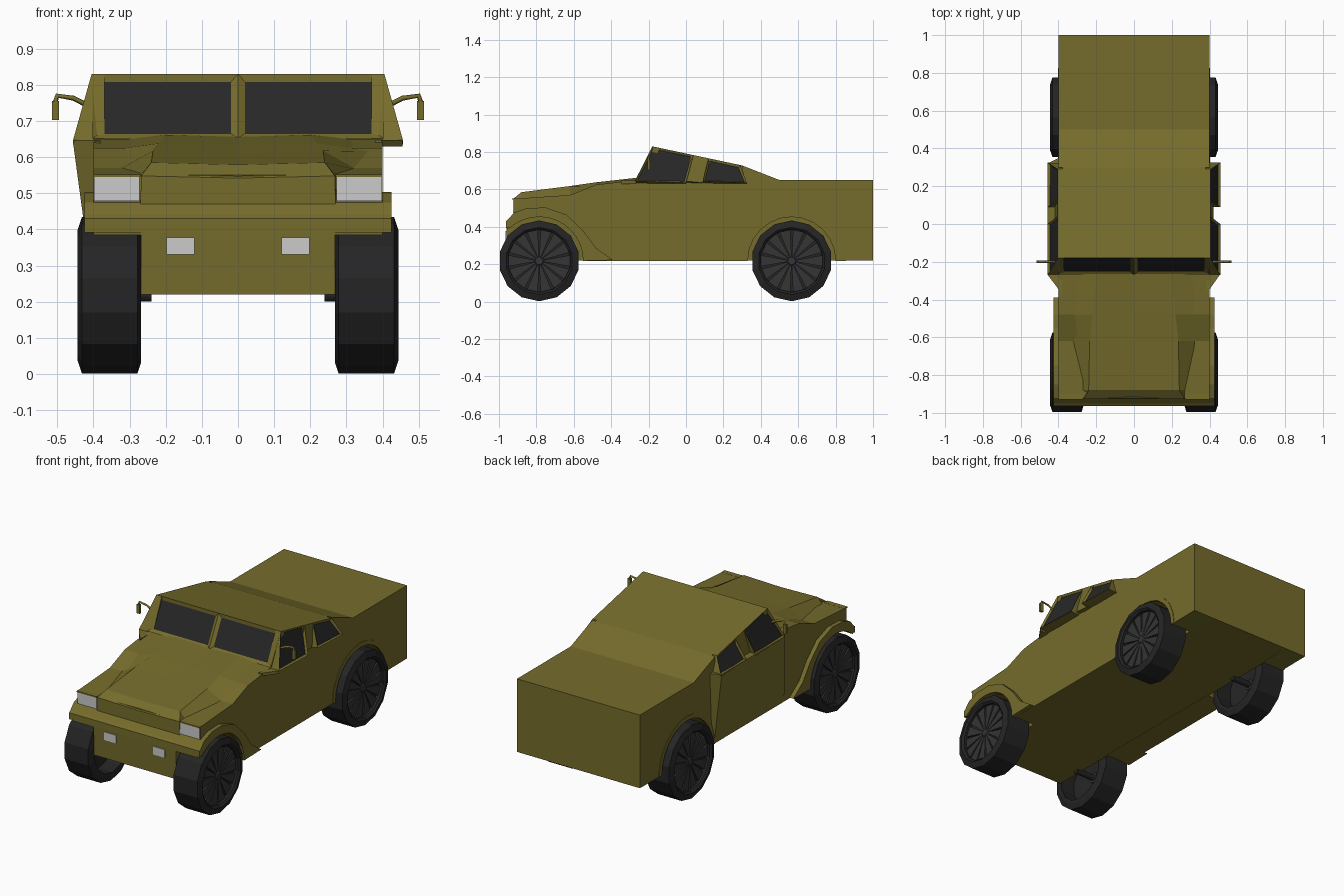
import bpy, bmesh
from math import sin, cos, pi, radians

if "Cube" in bpy.data.objects:
    bpy.data.objects.remove(bpy.data.objects["Cube"])


def material(name, rgb):
    m = bpy.data.materials.new(name)
    m.diffuse_color = (*rgb, 1)
    m.use_nodes = True
    m.node_tree.nodes["Principled BSDF"].inputs["Base Color"].default_value = m.diffuse_color
    return m


OLIVE = material("olive_paint", (0.18, 0.15, 0.025))
GLASS = material("dark_glass", (0.02, 0.02, 0.02))
TYRE = material("rubber", (0.018, 0.018, 0.019))
RIM = material("rim_metal", (0.035, 0.035, 0.036))


def loft(name, rings, mat=OLIVE, closed=False, pane=None):
    """Skin rings of points; pane = inset width of a recessed glass in the last cap."""
    bm = bmesh.new()
    vs = [[bm.verts.new(p) for p in r] for r in rings]
    n = len(rings[0])
    pairs = list(zip(vs, vs[1:])) + ([(vs[-1], vs[0])] if closed else [])
    for a, b in pairs:
        for i in range(n):
            j = (i + 1) % n
            bm.faces.new((a[i], a[j], b[j], b[i]))
    cap = None
    if not closed:
        bm.faces.new(vs[0])
        cap = bm.faces.new(vs[-1])
    bmesh.ops.recalc_face_normals(bm, faces=bm.faces)
    if pane:
        bmesh.ops.inset_individual(bm, faces=[cap], thickness=pane, depth=-0.01)
        cap.material_index = 1
    me = bpy.data.meshes.new(name)
    bm.to_mesh(me)
    bm.free()
    if mat:
        me.materials.append(mat)
    if pane:
        me.materials.append(GLASS)
    ob = bpy.data.objects.new(name, me)
    bpy.context.collection.objects.link(ob)
    return ob


def prism(name, profile, x0, x1, mat=OLIVE):
    return loft(name, [[(x, y, z) for y, z in profile] for x in (x0, x1)], mat)


def box(name, x0, x1, y0, y1, z0, z1, mat=OLIVE):
    return prism(name, [(y0, z0), (y1, z0), (y1, z1), (y0, z1)], x0, x1, mat)


def arc(cy, r, a0, a1, n=12):
    return [(cy + r * cos(radians(a0 + (a1 - a0) * i / n)),
             WZ + r * sin(radians(a0 + (a1 - a0) * i / n))) for i in range(n + 1)]


def roof(y):
    return 0.83 - 0.2125 * (y + 0.18)


WZ, FY, RY = 0.218, -0.785, 0.565      # axle height, front and rear axle positions
SIDES = ((1, "right"), (-1, "left"))

# Lower body: a full-length centre and two flanks with wheel arches
upper = [(1, 0.22), (1, 0.65), (0.5, 0.65), (0.3, roof(0.3)), (0.3, 0.65), (-0.27, 0.65),
         (-0.48, 0.625), (-0.62, 0.57), (-0.92, 0.55), (-0.92, 0.475), (-0.96, 0.43)]
prism("body_centre", upper + [(-0.96, 0.39), (-0.955, 0.22)], -0.268, 0.268)
flank = upper + arc(FY, 0.24, 136, 0) + arc(RY, 0.24, 180, 0)
for s, side in SIDES:
    prism("body_flank_" + side, flank, s * 0.26, s * 0.40)

# Raised bonnet with grille front, and bumper
bonnet = [(-0.926, 0.268, 0.548, 0.27, 0.47), (-0.88, 0.24, 0.585, 0.28, 0.54),
          (-0.62, 0.235, 0.618, 0.33, 0.565), (-0.48, 0.22, 0.638, 0.385, 0.615),
          (-0.265, 0.20, 0.662, 0.40, 0.64)]
loft("bonnet", [[(-b, y, zb), (-t, y, zt), (0, y, zt - 0.006), (t, y, zt), (b, y, zb)]
                for y, t, zt, b, zb in bonnet])
prism("bumper", [(-0.91, 0.475), (-0.963, 0.43), (-0.963, 0.392), (-0.93, 0.405)], -0.425, 0.425)

# Cabin core behind the window frames
prism("cabin_core", [(-0.24, 0.64), (-0.15, roof(-0.15)), (0.3, roof(0.3)), (0.3, 0.64)],
      -0.378, 0.378)

fender = [(-0.96, 0.40), (-0.96, 0.43), (-0.92, 0.475), (-0.85, 0.50), (-0.75, 0.503),
          (-0.64, 0.465), (-0.55, 0.38), (-0.48, 0.285), (-0.39, 0.222)] + arc(FY, 0.235, 0, 132)
rear_lip = arc(RY, 0.26, 0, 180) + arc(RY, 0.235, 180, 0)


def side_frame(name, s, belt, top, x_belt, pane=None):
    """Wedge leaning out to the belt line, with optional glass on its outer face."""
    (y0, y1), (t0, t1) = belt, top
    inner = [(s * 0.37, y0, 0.63), (s * 0.37, y1, 0.63),
             (s * 0.37, t1, roof(t1)), (s * 0.37, t0, roof(t0))]
    outer = [(s * x_belt, y0, 0.645), (s * x_belt, y1, 0.635),
             (s * 0.405, t1, roof(t1)), (s * 0.405, t0, roof(t0))]
    loft(name, [inner, outer], pane=pane)


for s, side in SIDES:
    # Windscreen half and side windows
    face = [(0, -0.27, 0.652), (0.403, -0.27, 0.652), (0.403, -0.18, 0.83), (0, -0.18, 0.83)]
    loft("windscreen_" + side, [[(s * x, y + 0.04, z - (0.0085 if z > 0.7 else 0)) for x, y, z in face],
                                [(s * x, y, z) for x, y, z in face]], pane=0.027)
    side_frame("front_window_" + side, s, (-0.27, 0.0), (-0.18, 0.04), 0.457, 0.014)
    side_frame("rear_window_" + side, s, (0.09, 0.325), (0.12, 0.29), 0.457, 0.014)
    side_frame("door_pillar_" + side, s, (-0.01, 0.10), (0.03, 0.13), 0.42)
    # Cowl corner tapering from bonnet to belt line
    tri = [(0.38, -0.35), (0.397, -0.35), (0.455, -0.268), (0.38, -0.268)]
    loft("cowl_corner_" + side, [[(s * x, y, z) for x, y in tri] for z in (0.63, 0.647)])
    # Wheel arch flares
    prism("front_fender_" + side, fender, s * 0.39, s * 0.425)
    prism("rear_arch_lip_" + side, rear_lip, s * 0.39, s * 0.403)
    # Lamps
    box("headlight_" + side, s * 0.272, s * 0.398, -0.926, -0.90, 0.478, 0.545, None)
    box("headlight_hood_" + side, s * 0.27, s * 0.40, -0.93, -0.90, 0.545, 0.552)
    box("fog_light_" + side, s * 0.12, s * 0.198, -0.964, -0.94, 0.33, 0.378, None)
    # Mirror on a bent arm
    cu = bpy.data.curves.new("mirror_arm_" + side, 'CURVE')
    cu.dimensions = '3D'
    cu.bevel_depth, cu.bevel_resolution = 0.007, 0
    sp = cu.splines.new('POLY')
    path = [(0.42, 0.745), (0.455, 0.763), (0.50, 0.77), (0.506, 0.75)]
    sp.points.add(len(path) - 1)
    for p, (x, z) in zip(sp.points, path):
        p.co = (s * x, -0.20, z, 1)
    cu.materials.append(OLIVE)
    bpy.context.collection.objects.link(bpy.data.objects.new("mirror_arm_" + side, cu))
    box("mirror_" + side, s * 0.495, s * 0.515, -0.207, -0.193, 0.703, 0.755)

# Door panel on the left, leaning in from belt line to sill
loft("left_door", [[(-0.38, -0.37, 0.23), (-0.38, 0.34, 0.23), (-0.38, 0.36, 0.645), (-0.38, -0.37, 0.645)],
                   [(-0.401, -0.34, 0.23), (-0.401, 0.31, 0.23), (-0.457, 0.32, 0.645), (-0.457, -0.27, 0.645)]])

# Wheels: 14-sided tyre, dished disc open on the inside, spokes
SEG = 14
TYRE_SECTION = [(0.268, 0.165), (0.268, 0.185), (0.278, 0.216), (0.432, 0.216),
                (0.444, 0.18), (0.434, 0.168)]


def ring(s, cy, x, r):
    return [(s * x, cy + r * sin(2 * pi * i / SEG), WZ + r * cos(2 * pi * i / SEG)) for i in range(SEG)]


for s, side in SIDES:
    for cy, end in ((FY, "front"), (RY, "rear")):
        tag = end + "_" + side
        loft("tyre_" + tag, [ring(s, cy, x, r) for x, r in TYRE_SECTION], TYRE, closed=True)
        loft("wheel_disc_" + tag, [ring(s, cy, x, r) for x, r in
                                   ((0.375, 0.02), (0.36, 0.175), (0.408, 0.175), (0.408, 0.02))], TYRE)
        loft("hub_" + tag, [ring(s, cy, x, r) for x, r in
                            ((0.36, 0.03), (0.415, 0.03), (0.425, 0.02))], RIM)
        for k in range(SEG):
            a = 2 * pi * (k + 0.5) / SEG
            u, v = (sin(a), cos(a)), (cos(a), -sin(a))
            corners = [(0.02, -0.004), (0.02, 0.004), (0.17, 0.031), (0.17, -0.031)]
            prism(f"spoke_{tag}_{k + 1}",
                  [(cy + r * u[0] + w * v[0], WZ + r * u[1] + w * v[1]) for r, w in corners],
                  s * 0.40, s * 0.42, RIM)
        # Half axle reaching into the wheel
        loft("axle_" + tag, [ring(s, cy, x, 0.018) for x in (0.24, 0.38)], TYRE)
